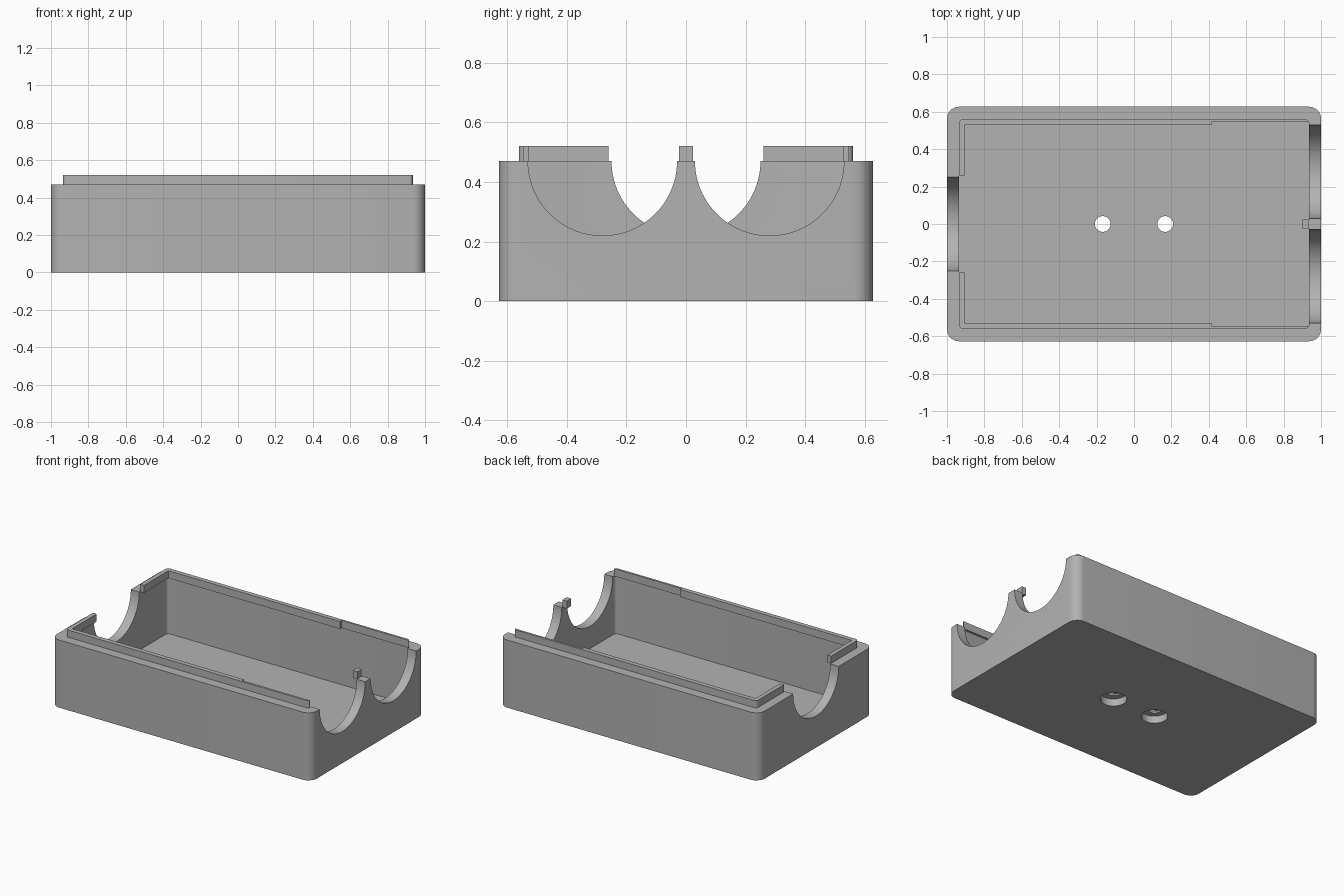
import bpy
import bmesh
import math

cube = bpy.data.objects.get("Cube")
if cube:
    bpy.data.objects.remove(cube, do_unlink=True)

grey = bpy.data.materials.new("plain grey")
grey.use_nodes = True
colour = (0.448, 0.448, 0.448, 1)
grey.diffuse_color = colour
grey.node_tree.nodes["Principled BSDF"].inputs["Base Color"].default_value = colour

RIM, TOP, FLOOR = 0.47, 0.52, 0.065


def new_object(name, bm):
    bmesh.ops.recalc_face_normals(bm, faces=bm.faces)
    mesh = bpy.data.meshes.new(name)
    bm.to_mesh(mesh)
    bm.free()
    mesh.materials.append(grey)
    obj = bpy.data.objects.new(name, mesh)
    bpy.context.collection.objects.link(obj)
    return obj


def block(name, x, y, z, radius=0, segments=10):
    """Box between limits, with optional rounded upright edges."""
    bm = bmesh.new()
    bmesh.ops.create_cube(bm, size=1)
    for v in bm.verts:
        for axis, (low, high) in enumerate((x, y, z)):
            v.co[axis] = high if v.co[axis] > 0 else low
    if radius:
        upright = [e for e in bm.edges
                   if abs(e.verts[0].co.z - e.verts[1].co.z) > 0.001]
        bmesh.ops.bevel(bm, geom=upright, offset=radius, segments=segments,
                        profile=0.5, affect='EDGES')
    return new_object(name, bm)


def cylinder(name, centre, radius, depth, along_x=False):
    bm = bmesh.new()
    bmesh.ops.create_cone(bm, cap_ends=True, segments=96,
                          radius1=radius, radius2=radius, depth=depth)
    obj = new_object(name, bm)
    obj.location = centre
    if along_x:
        obj.rotation_euler.y = math.pi / 2
    return obj


def cut(target, cutters):
    """Subtract each cutter from the target, then discard it."""
    bpy.ops.object.select_all(action='DESELECT')
    target.select_set(True)
    bpy.context.view_layer.objects.active = target
    for cutter in cutters:
        cutter.hide_render = True
        mod = target.modifiers.new("cut", 'BOOLEAN')
        mod.operation = 'DIFFERENCE'
        mod.solver = 'EXACT'
        mod.object = cutter
        bpy.ops.object.modifier_apply(modifier=mod.name)
        bpy.data.objects.remove(cutter, do_unlink=True)
    bpy.ops.object.shade_smooth_by_angle(angle=math.radians(30))


# Tray with rounded corners, hollowed from above
tray = block("tray", (-1, 1), (-0.627, 0.627), (0, RIM), 0.065)
cutters = [block("cavity", (-0.935, 0.935), (-0.56, 0.56), (FLOOR, 1), 0.02, 4)]

# Half-round openings: one in the left end, two in the right end
for x, y in ((-1, 0), (1, -0.28), (1, 0.28)):
    cutters.append(cylinder("opening", (x, y, RIM), 0.25, 0.3, along_x=True))

# Screw holes, recessed from below and marked by a shallow seat above
for x in (-0.167, 0.167):
    cutters.append(cylinder("screw_recess", (x, 0, 0), 0.083, 0.1))
    cutters.append(cylinder("screw_seat", (x, 0, FLOOR + 0.047), 0.083, 0.1))
    cutters.append(cylinder("screw_hole", (x, 0, 0), 0.042, 0.4))
cut(tray, cutters)

# Locating lip just inside the rim, thinner towards the right end
lip = block("locating_lip", (-0.935, 0.935), (-0.56, 0.56), (RIM - 0.002, TOP), 0.02, 4)
cut(lip, [
    block("lip_inside", (-0.905, 0.9), (-0.528, 0.528), (0.3, 0.7)),
    block("lip_thinning", (0.415, 0.9), (-0.545, 0.545), (0.3, 0.7)),
    block("left_gap", (-1.1, -0.8), (-0.26, 0.26), (0.3, 0.7)),
    block("right_gap_front", (0.8, 1.1), (-0.545, -0.024), (0.3, 0.7)),
    block("right_gap_back", (0.8, 1.1), (0.024, 0.545), (0.3, 0.7)),
])
